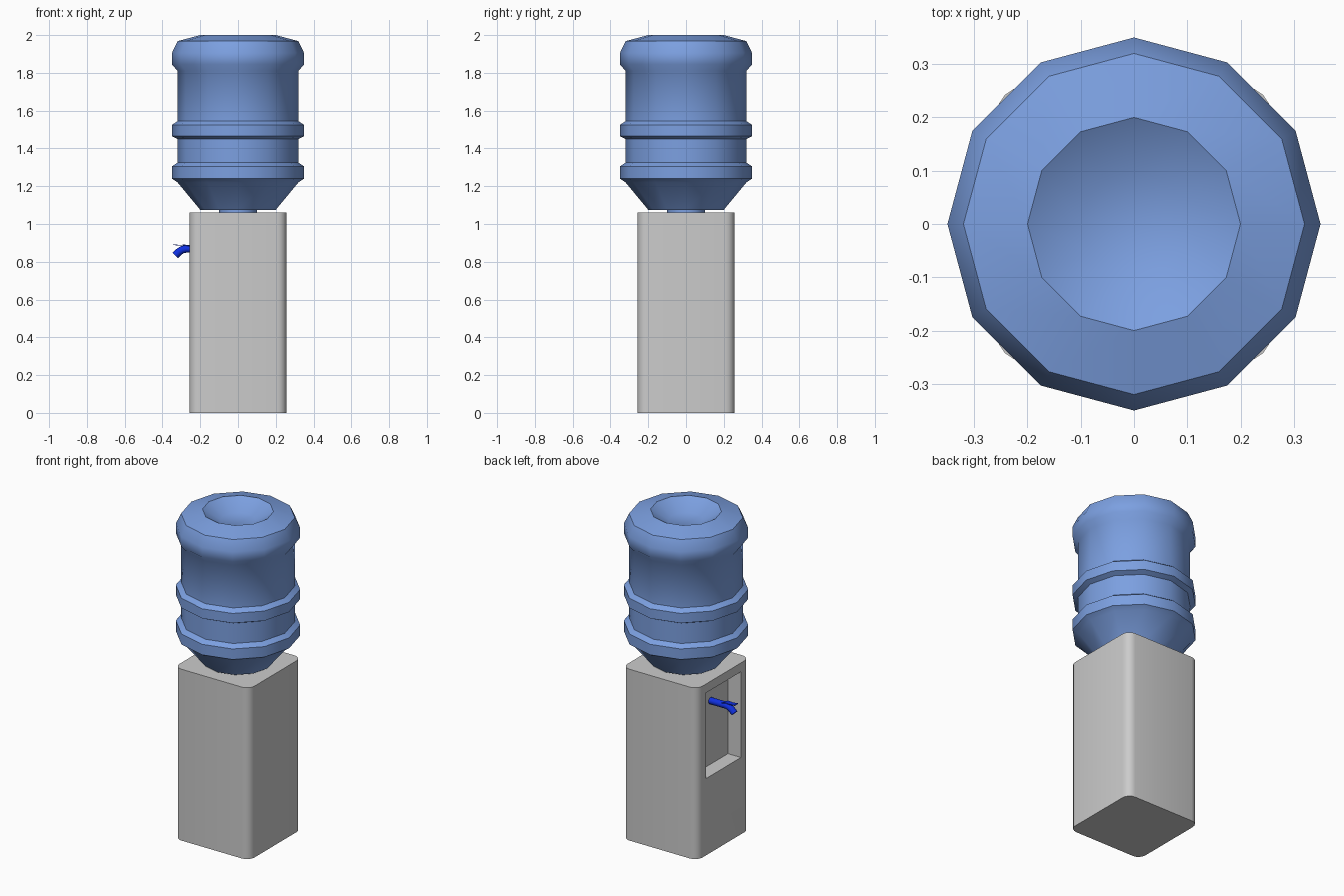
import bpy, bmesh, math

if "Cube" in bpy.data.objects:
    bpy.data.objects.remove(bpy.data.objects["Cube"])


def material(name, rgb):
    m = bpy.data.materials.new(name)
    m.diffuse_color = (*rgb, 1)
    m.use_nodes = True
    m.node_tree.nodes["Principled BSDF"].inputs["Base Color"].default_value = m.diffuse_color
    return m


CASE = material("light grey", (0.6, 0.6, 0.6))
BOTTLE = material("water blue", (0.2, 0.35, 0.75))
TAP = material("deep blue", (0.005, 0.03, 0.75))


def make(name, verts, faces, mat, angle=None):
    me = bpy.data.meshes.new(name)
    me.from_pydata(verts, [], faces)
    bm = bmesh.new()
    bm.from_mesh(me)
    bmesh.ops.recalc_face_normals(bm, faces=bm.faces)
    bm.to_mesh(me)
    bm.free()
    me.materials.append(mat)
    ob = bpy.data.objects.new(name, me)
    bpy.context.collection.objects.link(ob)
    if angle:
        smooth(ob, angle)
    return ob


def smooth(ob, angle):
    bpy.ops.object.select_all(action='DESELECT')
    ob.select_set(True)
    bpy.context.view_layer.objects.active = ob
    bpy.ops.object.shade_smooth_by_angle(angle=math.radians(angle))


def skin(name, rings, mat, angle=None):
    """Join equal-length rings of points and cap both ends."""
    n = len(rings[0])
    faces = [(r * n + i, r * n + (i + 1) % n, (r + 1) * n + (i + 1) % n, (r + 1) * n + i)
             for r in range(len(rings) - 1) for i in range(n)]
    faces += [tuple(range(n)), tuple(range((len(rings) - 1) * n, len(rings) * n))]
    return make(name, [p for ring in rings for p in ring], faces, mat, angle)


# Water bottle: twelve-sided lathe with three ribs and a dished top
profile = [(0.10, 1.04), (0.10, 1.075), (0.20, 1.075), (0.32, 1.22), (0.35, 1.24),
           (0.35, 1.305), (0.32, 1.325), (0.32, 1.45), (0.35, 1.465), (0.35, 1.525),
           (0.32, 1.545), (0.32, 1.81), (0.35, 1.845), (0.35, 1.905), (0.32, 1.968),
           (0.20, 2.0), (0.10, 1.94)]
skin("water_bottle", [[(r * math.cos(i * math.tau / 12), r * math.sin(i * math.tau / 12), z)
                       for i in range(12)] for r, z in profile], BOTTLE, 45)

# Cabinet: rounded square column
H, R, STEPS = 0.257, 0.05, 4
outline = []
for k, (sx, sy) in enumerate([(1, 1), (-1, 1), (-1, -1), (1, -1)]):
    for s in range(STEPS + 1):
        a = math.radians(90 * k + 90 * s / STEPS)
        outline.append((sx * (H - R) + R * math.cos(a), sy * (H - R) + R * math.sin(a)))
cabinet = skin("cabinet", [[(x, y, z) for x, y in outline] for z in (0, 1.06)], CASE)

# Alcove cut into the left side
xs = (-0.40, -0.168)
cutter = skin("alcove_cutter", [[(x, -0.17, 0.475), (x, 0.17, 0.475), (x, 0.17, 1.005), (x, -0.17, 1.005)]
                                for x in xs], CASE)
cutter.hide_render = True
mod = cabinet.modifiers.new("alcove", 'BOOLEAN')
mod.operation, mod.object, mod.solver = 'DIFFERENCE', cutter, 'EXACT'
bpy.ops.object.select_all(action='DESELECT')
cabinet.select_set(True)
bpy.context.view_layer.objects.active = cabinet
bpy.ops.object.modifier_apply(modifier=mod.name)
bpy.data.objects.remove(cutter)
smooth(cabinet, 30)

# Tap: round spout bending downwards, tilt is degrees below horizontal
path = [(-0.16, 0.868, 0), (-0.275, 0.868, 0), (-0.295, 0.864, 20), (-0.312, 0.853, 40), (-0.332, 0.834, 45)]
rings = []
for x, z, tilt in path:
    t = math.radians(tilt)
    rings.append([(x - 0.02 * math.sin(b) * math.sin(t), 0.02 * math.cos(b),
                   z + 0.02 * math.sin(b) * math.cos(t))
                  for b in (i * math.tau / 12 for i in range(12))])
skin("tap_spout", rings, TAP, 40)

# Tap lever: thin, slightly curved plate over the spout
lever = [(-0.255, 0.882), (-0.28, 0.889), (-0.31, 0.887), (-0.345, 0.891)]
skin("tap_lever", [[(x, -0.016, z - 0.002), (x, 0.016, z - 0.002), (x, 0.016, z + 0.002), (x, -0.016, z + 0.002)]
                   for x, z in lever], TAP, 40)
